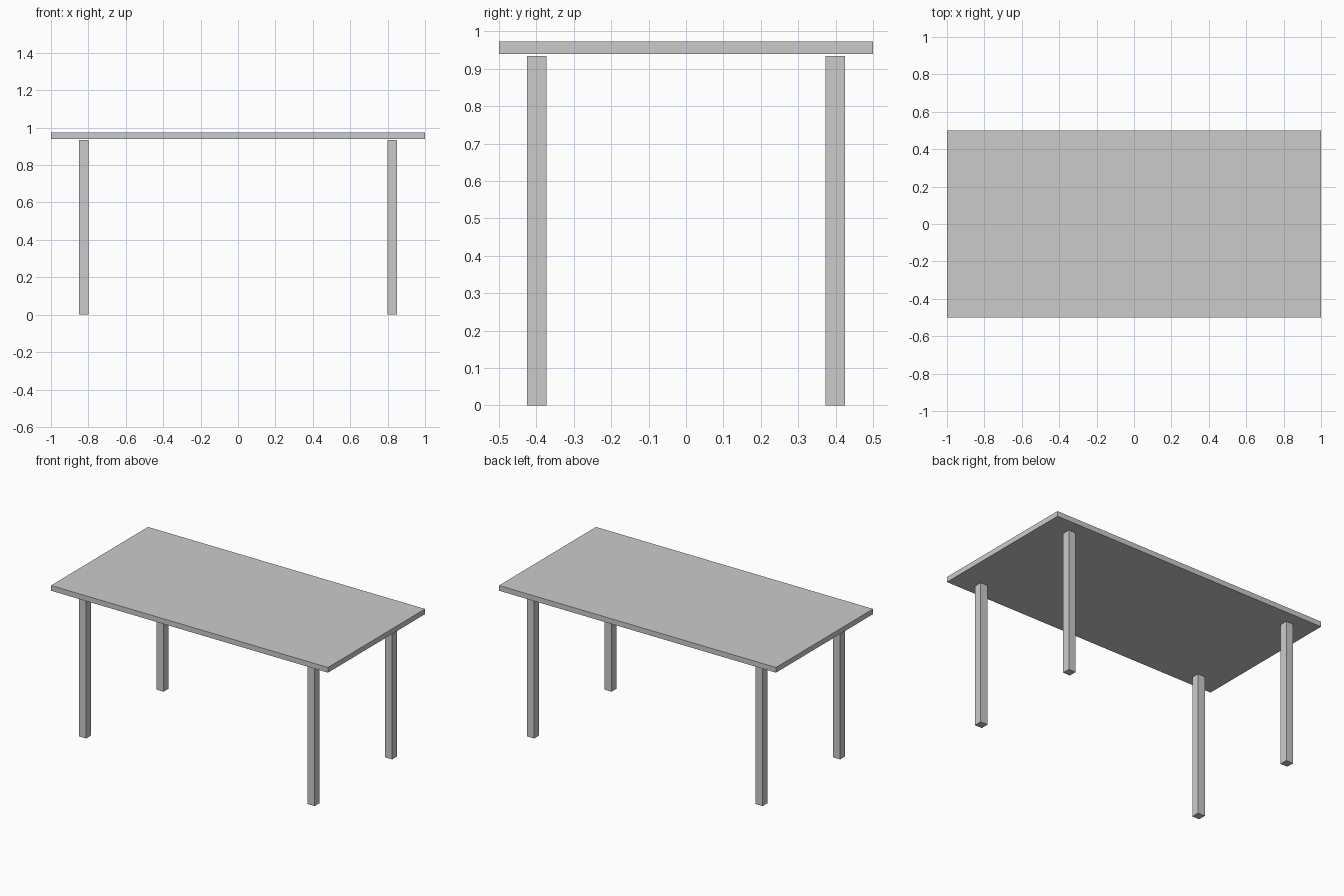
import bpy

if "Cube" in bpy.data.objects:
    bpy.data.objects.remove(bpy.data.objects["Cube"])


def box(name, x, y, z):
    """Box spanning the given (min, max) ranges."""
    spans = (x, y, z)
    bpy.ops.mesh.primitive_cube_add(size=1, location=[(a + b) / 2 for a, b in spans])
    ob = bpy.context.object
    ob.name = name
    ob.scale = [b - a for a, b in spans]
    bpy.ops.object.transform_apply(location=False, rotation=False, scale=True)
    return ob


# Tabletop slab
box("tabletop", (-1, 1), (-0.5, 0.5), (0.939, 0.973))

# Four square legs, ending just below the slab
HALF = 0.026
for side, cx in (("left", -0.825), ("right", 0.825)):
    for end, cy in (("front", -0.399), ("back", 0.399)):
        box(f"{end}_{side}_leg", (cx - HALF, cx + HALF),
            (cy - HALF, cy + HALF), (0, 0.934))
